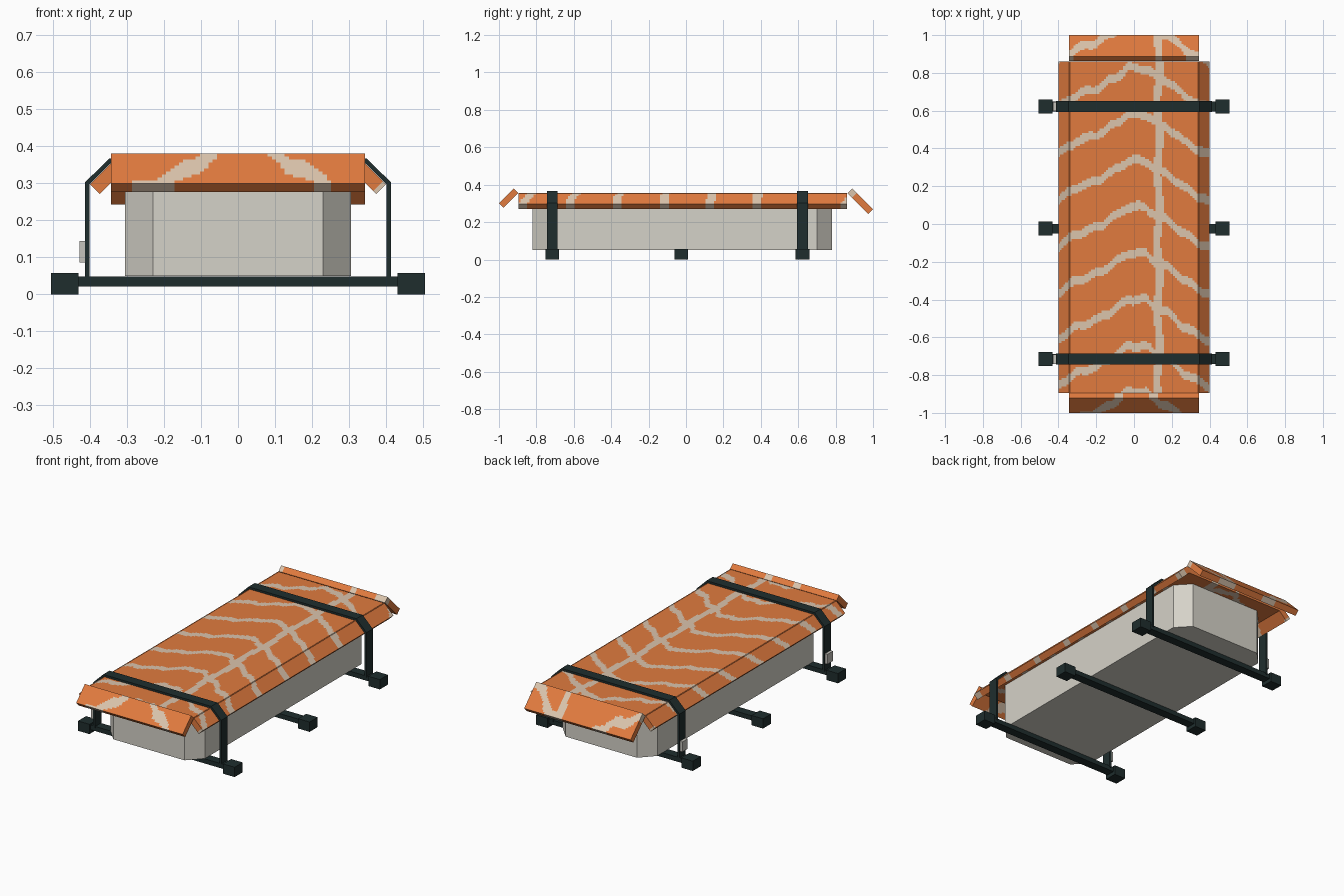
import bpy, bmesh, math
from mathutils import Vector

cube = bpy.data.objects.get("Cube")
if cube:
    bpy.data.objects.remove(cube, do_unlink=True)


def material(name, r, g, b):
    col = [(c / 255) ** 2.2 for c in (r, g, b)] + [1]
    m = bpy.data.materials.new(name)
    m.use_nodes = True
    m.diffuse_color = col
    m.node_tree.nodes["Principled BSDF"].inputs["Base Color"].default_value = col
    return m


ORANGE = material("orange", 224, 122, 65)
TAN = material("tan", 218, 195, 171)
GREY = material("warm_grey", 212, 209, 199)
DARK = material("dark_green", 36, 49, 49)
BUCKLE = material("buckle_grey", 196, 194, 187)


def add_mesh(name, verts, faces, mats):
    me = bpy.data.meshes.new(name)
    me.from_pydata(verts, [], faces)
    for m in mats:
        me.materials.append(m)
    ob = bpy.data.objects.new(name, me)
    bpy.context.collection.objects.link(ob)
    return ob


def thicken(ob, t):
    mod = ob.modifiers.new("thickness", "SOLIDIFY")
    mod.thickness = t
    mod.offset = -1
    mod.use_even_offset = True


def box(name, x, y, z, sx, sy, sz, mat):
    bm = bmesh.new()
    bmesh.ops.create_cube(bm, size=1)
    for v in bm.verts:
        v.co = (x + v.co.x * sx, y + v.co.y * sy, z + v.co.z * sz)
    ob = add_mesh(name, [], [], [mat])
    bm.to_mesh(ob.data)
    bm.free()


# Vein pattern: one wavy stem with branches repeating along the length
BRANCH = [(-.41, -.215), (-.36, -.18), (-.3, -.14), (-.2, -.11), (-.1, -.05),
          (-.03, 0), (.06, 0), (.13, -.055), (.18, -.07), (.26, -.14),
          (.34, -.19), (.41, -.22)]
STEP = .245


def is_vein(x, y):
    if y > -.9 and abs(x - .13 - .008 * math.sin(y * 17)) < .02:
        return True
    for (x0, d0), (x1, d1) in zip(BRANCH, BRANCH[1:]):
        if x0 <= x <= x1:
            drop = d0 + (d1 - d0) * (x - x0) / (x1 - x0)
            drop += .008 * math.sin(x * 50 + y * 3)
            off = (y - .825 - drop + STEP / 2) % STEP - STEP / 2
            return abs(off) < .023
    return False


# Patterned slab: fine grid whose cells are coloured by the vein rule
def slab(name, origin, u, v, thickness, cell=.0115):
    o, u, v = Vector(origin), Vector(u), Vector(v)
    nu, nv = round(u.length / cell), round(v.length / cell)
    verts = [o + u * i / nu + v * j / nv for j in range(nv + 1) for i in range(nu + 1)]
    row = nu + 1
    faces = [(a, a + 1, a + row + 1, a + row)
             for j in range(nv) for a in range(j * row, j * row + nu)]
    ob = add_mesh(name, verts, faces, [ORANGE, TAN])
    for p in ob.data.polygons:
        p.material_index = int(is_vein(p.center.x, p.center.y))
    thicken(ob, thickness)


# Lid and its four slanted flaps
Y0, LENGTH, W = -.895, 1.755, .343
slab("lid_top", (W, Y0, .355), (0, LENGTH, 0), (-2 * W, 0, 0), .035)
slab("left_flap", (.4, Y0, .297), (0, LENGTH, 0), (-.06, 0, .06), .037)
slab("right_flap", (-.34, Y0, .357), (0, LENGTH, 0), (-.06, 0, -.06), .037)
slab("front_flap", (-W, -1, .3), (2 * W, 0, 0), (0, .08, .08), .034)
slab("back_flap", (-W, .888, .38), (2 * W, 0, 0), (0, .112, -.112), .035)

# Tub with chamfered corners
outline = [(.23, -.82), (.305, -.74), (.305, .7), (.23, .78)]
outline += [(-x, y) for x, y in reversed(outline)]
n = len(outline)
tub_verts = [(x, y, z) for z in (.05, .321) for x, y in outline]
tub_faces = [(i, (i + 1) % n, (i + 1) % n + n, i + n) for i in range(n)]
tub_faces += [tuple(reversed(range(n))), tuple(range(n, 2 * n))]
add_mesh("tub", tub_verts, tub_faces, [GREY])

# Cross bars with end feet
for place, y in (("front", -.715), ("middle", -.025), ("back", .622)):
    box(place + "_bar", 0, y, .035, .9, .052, .027, DARK)
    for side, s in (("left", 1), ("right", -1)):
        box(f"{place}_{side}_foot", s * .468, y, .0285, .074, .074, .057, DARK)

# Straps over the lid, each with a buckle on the right
half = [(.413, .04), (.413, .303), (.348, .367)]
path = half + [(-x, z) for x, z in reversed(half)]
for place, y in (("front", -.715), ("back", .622)):
    verts = [(x, y + d, z) for x, z in path for d in (-.029, .029)]
    faces = [(i, i + 1, i + 3, i + 2) for i in range(0, len(verts) - 2, 2)]
    thicken(add_mesh(place + "_strap", verts, faces, [DARK]), .012)
    box(place + "_buckle", -.421, y, .115, .016, .05, .058, BUCKLE)
